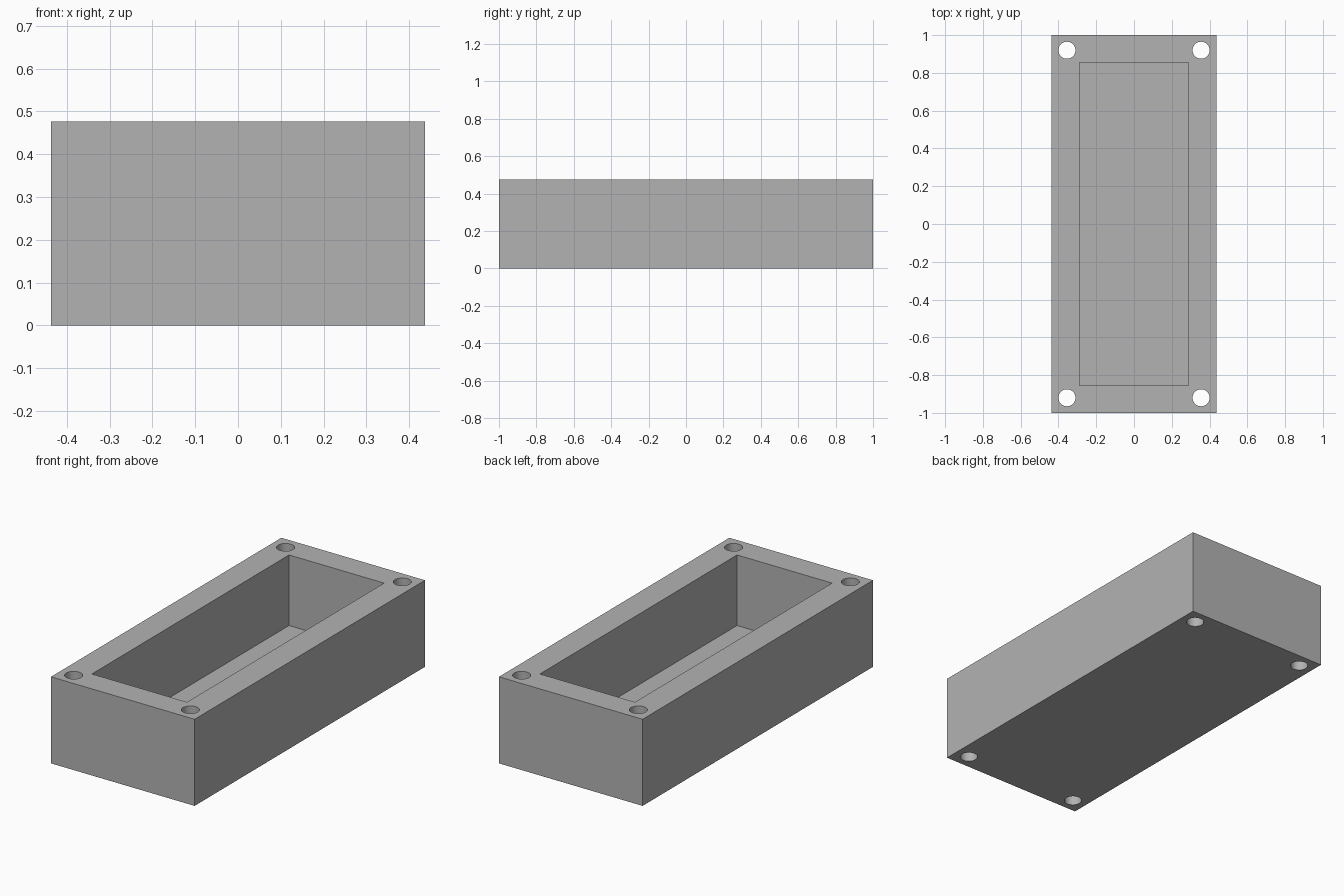
import bpy

if "Cube" in bpy.data.objects:
    bpy.data.objects.remove(bpy.data.objects["Cube"])

WIDTH, LENGTH, HEIGHT = 0.873, 2.0, 0.476
POCKET_W, POCKET_L, FLOOR = 0.578, 1.712, 0.088
HOLE_X, HOLE_Y, HOLE_R = 0.355, 0.92, 0.045


def box(name, w, l, z0, z1):
    bpy.ops.mesh.primitive_cube_add(size=1, location=(0, 0, (z0 + z1) / 2))
    ob = bpy.context.object
    ob.name = name
    ob.scale = (w, l, z1 - z0)
    bpy.ops.object.transform_apply(location=True, rotation=False, scale=True)
    return ob


# Solid block that forms the enclosure
body = box("enclosure_body", WIDTH, LENGTH, 0, HEIGHT)

# Open pocket in the top
cutters = [box("pocket_cutter", POCKET_W, POCKET_L, FLOOR, HEIGHT + 0.2)]

# Screw holes through the four corners
for sx in (-1, 1):
    for sy in (-1, 1):
        bpy.ops.mesh.primitive_cylinder_add(
            vertices=48, radius=HOLE_R, depth=HEIGHT + 0.4,
            location=(sx * HOLE_X, sy * HOLE_Y, HEIGHT / 2))
        bpy.context.object.name = "screw_hole_cutter"
        cutters.append(bpy.context.object)

# Cut, then discard the cutters
bpy.ops.object.select_all(action='DESELECT')
bpy.context.view_layer.objects.active = body
body.select_set(True)
for cutter in cutters:
    cutter.hide_render = True
    mod = body.modifiers.new("cut", 'BOOLEAN')
    mod.operation = 'DIFFERENCE'
    mod.solver = 'EXACT'
    mod.object = cutter
    bpy.ops.object.modifier_apply(modifier=mod.name)
for cutter in cutters:
    bpy.data.objects.remove(cutter)

# Smooth hole walls, sharp box edges
bpy.ops.object.shade_smooth_by_angle()

# Plain grey finish
grey = bpy.data.materials.new("light_grey")
grey.diffuse_color = (0.45, 0.45, 0.45, 1)
grey.use_nodes = True
grey.node_tree.nodes["Principled BSDF"].inputs["Base Color"].default_value = grey.diffuse_color
body.data.materials.clear()
body.data.materials.append(grey)
